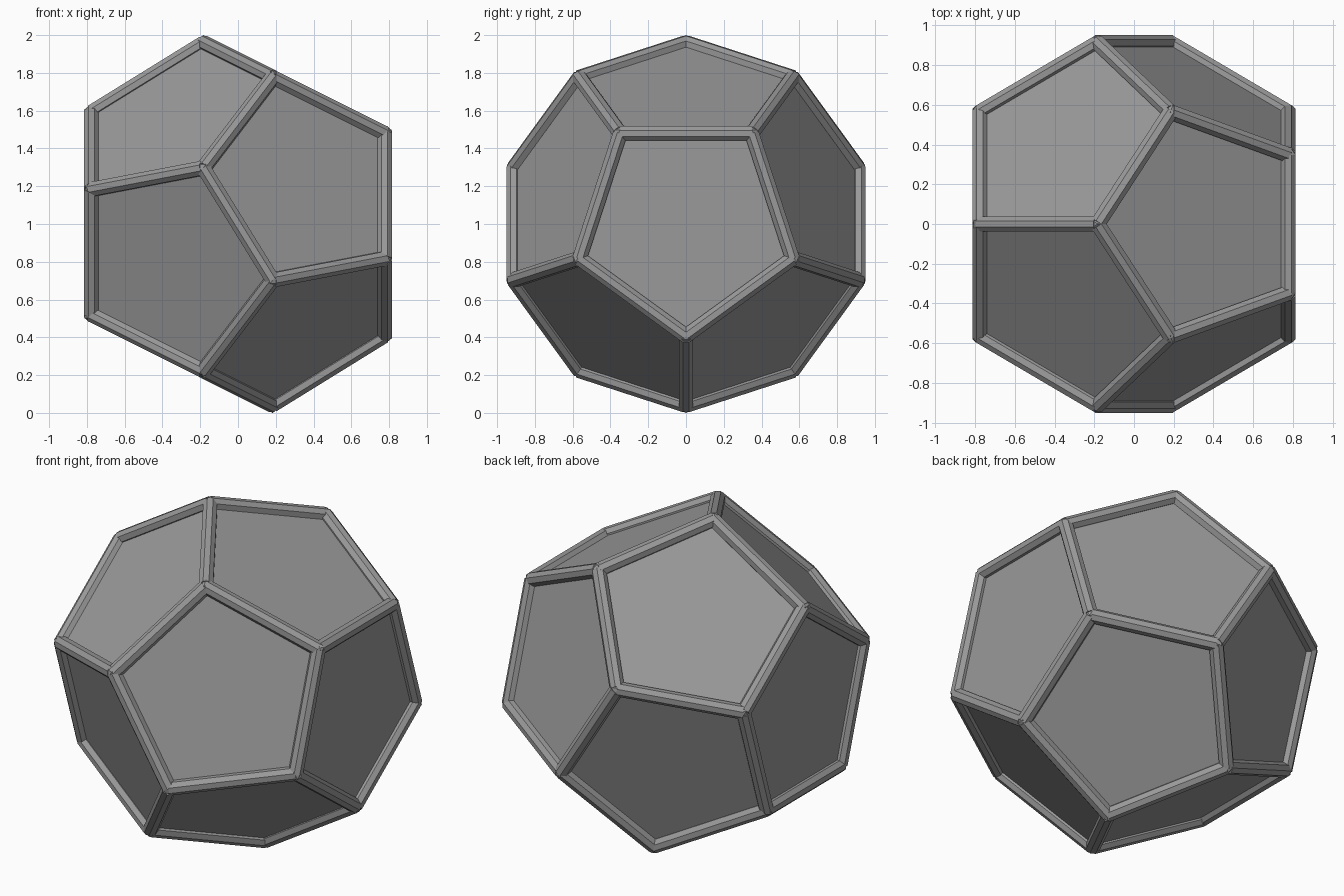
import bpy, bmesh
from math import sin, cos, pi, sqrt
from mathutils import Vector, Matrix

if "Cube" in bpy.data.objects:
    bpy.data.objects.remove(bpy.data.objects["Cube"])

R = 0.959                     # radius of the two middle vertex rings about the x axis
PHI = (1 + sqrt(5)) / 2
ROD, BALL = 0.0415, 0.042

grey = bpy.data.materials.new("dark_grey")
grey.diffuse_color = (0.32, 0.32, 0.32, 1)
grey.use_nodes = True
grey.node_tree.nodes["Principled BSDF"].inputs["Base Color"].default_value = grey.diffuse_color

def make(name, bm):
    me = bpy.data.meshes.new(name)
    bm.to_mesh(me)
    bm.free()
    me.materials.append(grey)
    ob = bpy.data.objects.new(name, me)
    bpy.context.collection.objects.link(ob)
    return ob

# Dodecahedron corners: outer and middle ring on each side, the left side inverted
x_out = R * PHI / 2
r_out = R / PHI
edge = 2 * r_out * sin(pi / 5)
x_mid = sqrt(3 * (edge * PHI / 2) ** 2 - R ** 2)
corners = []
for s in (1, -1):
    for x, r in ((x_out, r_out), (x_mid, R)):
        for i in range(5):
            a = 2 * pi * i / 5
            corners.append(Vector((s * x, r * sin(a), -s * r * cos(a))) + Vector((0, 0, 1)))

# Flat pentagonal body
bm = bmesh.new()
for c in corners:
    bm.verts.new(c)
bmesh.ops.convex_hull(bm, input=bm.verts[:])
bmesh.ops.dissolve_limit(bm, angle_limit=0.05, verts=bm.verts[:], edges=bm.edges[:])
bmesh.ops.recalc_face_normals(bm, faces=bm.faces[:])
make("body_panels", bm)

# Eight-sided rods along every edge
bm = bmesh.new()
for i, a in enumerate(corners):
    for b in corners[i + 1:]:
        d = b - a
        if d.length < edge * 1.05:
            rot = d.to_track_quat('Z', 'Y').to_matrix().to_4x4()
            # an eighth of a turn puts flat sides on the local axes
            m = Matrix.Translation((a + b) / 2) @ rot @ Matrix.Rotation(pi / 8, 4, 'Z')
            bmesh.ops.create_cone(bm, cap_ends=True, segments=8, radius1=ROD, radius2=ROD,
                                  depth=d.length, matrix=m)
make("edge_rods", bm)

# Small faceted joints at the corners
bm = bmesh.new()
for c in corners:
    bmesh.ops.create_icosphere(bm, subdivisions=1, radius=BALL, matrix=Matrix.Translation(c))
make("corner_joints", bm)
